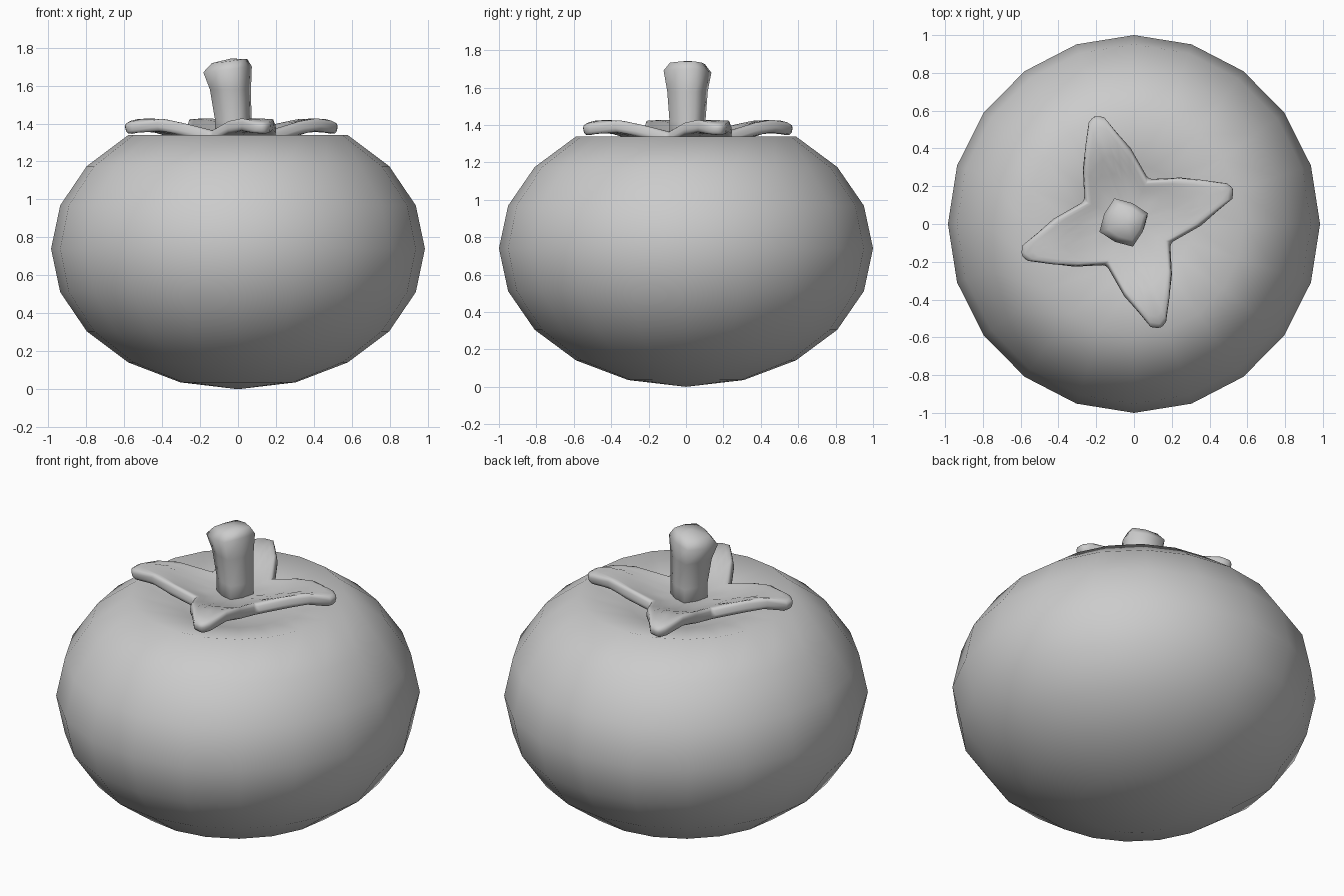
import bpy, bmesh
from math import sin, cos, radians, hypot

if "Cube" in bpy.data.objects:
    bpy.data.objects.remove(bpy.data.objects["Cube"])


def make_object(name, bm):
    bmesh.ops.recalc_face_normals(bm, faces=bm.faces)
    mesh = bpy.data.meshes.new(name)
    bm.to_mesh(mesh)
    bm.free()
    for p in mesh.polygons:
        p.use_smooth = True
    ob = bpy.data.objects.new(name, mesh)
    bpy.context.collection.objects.link(ob)
    return ob


def loft(bm, rings, start=None, end=None):
    """Skin a list of closed rings; start / end are optional pole points."""
    loops = [[bm.verts.new(p) for p in ring] for ring in rings]
    n = len(loops[0])
    for a, b in zip(loops, loops[1:]):
        for i in range(n):
            j = (i + 1) % n
            bm.faces.new((a[i], a[j], b[j], b[i]))
    for pole, loop in ((start, loops[0]), (end, loops[-1])):
        if pole:
            v = bm.verts.new(pole)
            for i in range(n):
                bm.faces.new((v, loop[i], loop[(i + 1) % n]))


# Fruit: squashed 20-sided ball with a sunken crown
bm = bmesh.new()
profile = [(cos(radians(a)), 0.74 + 0.74 * sin(radians(a))) for a in range(-72, 55, 18)]
profile.append((0.31, 1.28))
rings = [[(0.985 * r * cos(radians(18 * i)), r * sin(radians(18 * i)), z)
          for i in range(20)] for r, z in profile]
loft(bm, rings, (0, 0, 0), (0, 0, 1.2))
make_object("fruit", bm)

# Calyx: one leaf outline repeated four times, dished towards the stem
CX, CY = -0.035, 0.01
leaf = [(0.105, 0.215), (0.015, 0.38), (-0.06, 0.475), (-0.125, 0.56), (-0.18, 0.568),
        (-0.207, 0.53), (-0.225, 0.39), (-0.23, 0.27)]
outline = []
for k in range(4):
    c, s = cos(radians(90 * k)), sin(radians(90 * k))
    outline += [(x * c - y * s, x * s + y * c) for x, y in leaf]
heights = [(0, 1.335), (0.15, 1.345), (0.25, 1.37), (0.38, 1.42), (0.48, 1.43), (0.62, 1.395)]


def leaf_height(r):
    for (r0, z0), (r1, z1) in zip(heights, heights[1:]):
        if r <= r1:
            return z0 + (z1 - z0) * (r - r0) / (r1 - r0)
    return heights[-1][1]


bm = bmesh.new()
rings = [[(CX + x * f, CY + y * f, leaf_height(f * hypot(x, y))) for x, y in outline]
         for f in (0.25, 0.45, 0.62, 0.75, 0.88, 1.0)]
loft(bm, rings, (CX, CY, heights[0][1]))
calyx = make_object("calyx", bm)
if calyx.data.polygons[0].normal.z < 0:
    calyx.data.flip_normals()
solid = calyx.modifiers.new("thickness", 'SOLIDIFY')
solid.thickness = 0.065
solid.offset = -1
bevel = calyx.modifiers.new("soft_rim", 'BEVEL')
bevel.width = 0.02
bevel.segments = 2
bevel.limit_method = 'ANGLE'
bevel.angle_limit = radians(55)

# Stem: flaring rounded-square stalk leaning slightly sideways
bm = bmesh.new()
rings = []
for x, r, z in [(-0.025, 0.105, 1.26), (-0.025, 0.103, 1.42), (-0.04, 0.116, 1.58),
                (-0.055, 0.137, 1.685), (-0.045, 0.1, 1.73)]:
    rings.append([(x + r * (1 if i % 2 == 0 else 0.82) * cos(radians(21 + 45 * i)),
                   0.008 + r * (1 if i % 2 == 0 else 0.82) * sin(radians(21 + 45 * i)),
                   z - (0.12 * (x + 0.055 - r * cos(radians(21 + 45 * i))) if z > 1.6 else 0))
                  for i in range(8)])
loft(bm, rings, (-0.025, 0.008, 1.26), (-0.04, 0.008, 1.742))
make_object("stem", bm)
